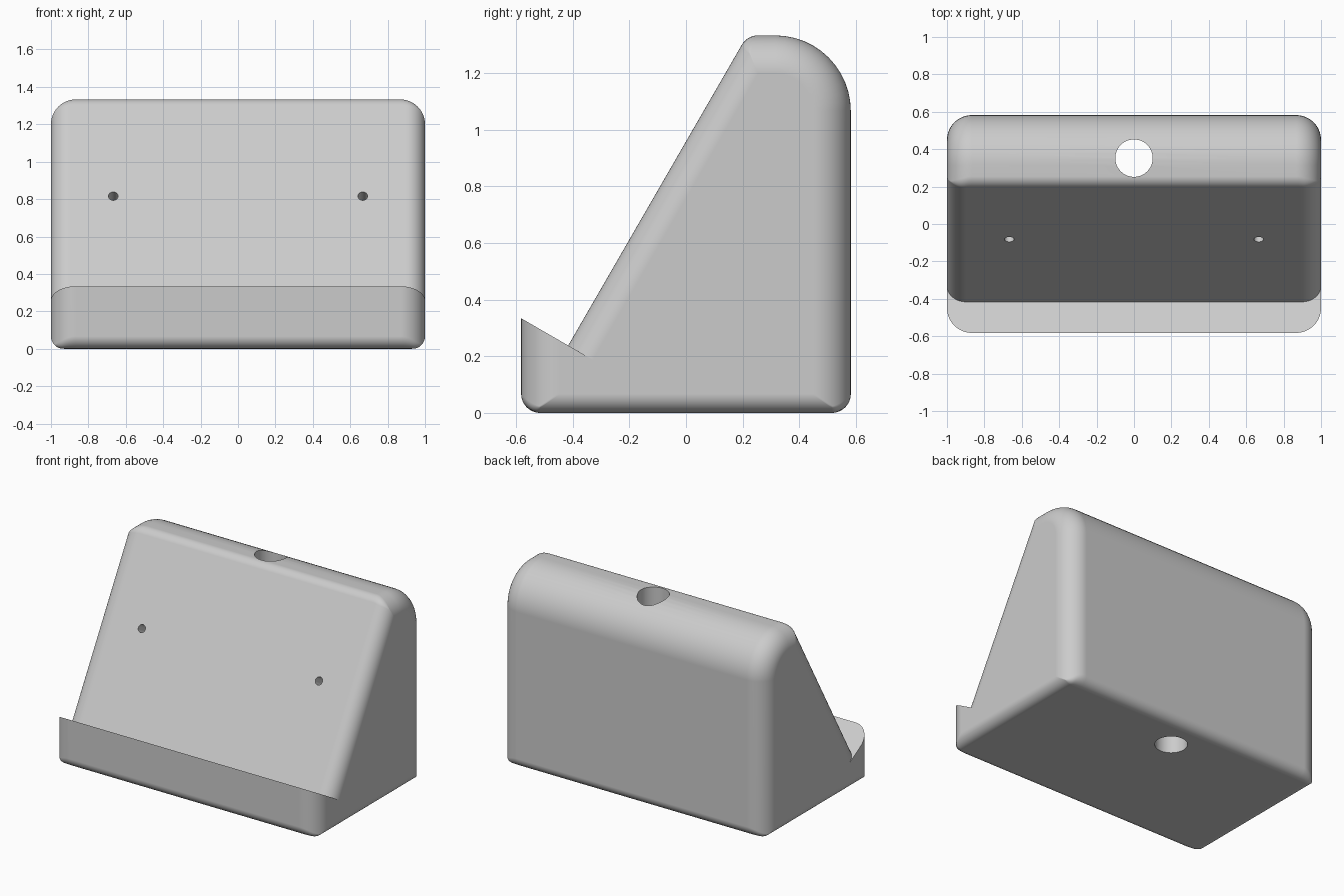
import bpy, bmesh, math
from mathutils import Vector, Matrix

cube = bpy.data.objects.get("Cube")
if cube:
    bpy.data.objects.remove(cube, do_unlink=True)

grey = bpy.data.materials.new("light grey")
grey.use_nodes = True
grey.diffuse_color = (0.6, 0.6, 0.6, 1)
grey.node_tree.nodes["Principled BSDF"].inputs["Base Color"].default_value = (0.6, 0.6, 0.6, 1)

HALF_DEPTH, HEIGHT, BIG = 0.582, 1.333, 0.133
STEPS = 20
SLOPE = math.radians(60)
inner = Vector((-0.416, 0.238))
slope_top = inner + Vector((1 / math.tan(SLOPE), 1)) * (HEIGHT - inner.y)

# Side profile: corner, rounding in profile, fillet radius at the sides of the edge that follows
PROFILE = [
    (Vector((-HALF_DEPTH, 0)), 0.067, 0.067),          # bottom
    (Vector((HALF_DEPTH, 0)), 0.067, BIG),             # back
    (Vector((HALF_DEPTH, HEIGHT)), 0.267, BIG),        # top
    (slope_top, 0.067, 0.1),                           # sloping rest
    (inner, 0, 0),                                     # ledge
    (Vector((-HALF_DEPTH, 0.334)), 0, BIG),            # front
]


def fillet_inset(r, u):
    """Inward offset of an edge at distance u from the end face."""
    return r - math.sqrt(r * r - (r - u) ** 2) if u < r else 0


def section(u):
    """Profile points at distance u from the end face."""
    points = []
    count = len(PROFILE)
    for i, (corner, radius, r_next) in enumerate(PROFILE):
        before, after = PROFILE[i - 1], PROFILE[(i + 1) % count]
        d1 = (corner - before[0]).normalized()
        d2 = (after[0] - corner).normalized()
        n1, n2 = Vector((-d1.y, d1.x)), Vector((-d2.y, d2.x))
        o1, o2 = fillet_inset(before[2], u), fillet_inset(r_next, u)
        det = n1.x * n2.y - n1.y * n2.x
        v = corner + Vector((o1 * n2.y - o2 * n1.y, o2 * n1.x - o1 * n2.x)) / det
        if not radius:
            points.append(v)
            continue
        r = max(radius - max(o1, o2), 0.004)
        center = v + (n1 + n2) * r / (1 + n1.dot(n2))
        start = math.atan2(n1.y, n1.x)
        turn = math.atan2(det, n1.dot(n2))
        for k in range(13):
            a = start + turn * k / 12
            points.append(center - Vector((math.cos(a), math.sin(a))) * r)
    return points


# Body: sections lofted from side to side
insets = [BIG * (1 - math.cos(math.pi / 2 * k / STEPS)) for k in range(STEPS + 1)]
slices = [(-1 + u, u) for u in insets] + [(1 - u, u) for u in reversed(insets)]
bm = bmesh.new()
rings = [[bm.verts.new((x, p.x, p.y)) for p in section(u)] for x, u in slices]
for a, b in zip(rings, rings[1:]):
    for i in range(len(a)):
        j = (i + 1) % len(a)
        bm.faces.new((a[i], a[j], b[j], b[i]))
bm.faces.new(rings[0])
bm.faces.new(rings[-1])
bmesh.ops.recalc_face_normals(bm, faces=bm.faces)
mesh = bpy.data.meshes.new("stand_body")
bm.to_mesh(mesh)
bm.free()
mesh.materials.append(grey)
body = bpy.data.objects.new("stand_body", mesh)
bpy.context.collection.objects.link(body)


def drill(name, radius, depth, location, tilt, sides):
    """Cut a round hole into the body."""
    bpy.ops.mesh.primitive_cylinder_add(vertices=sides, radius=radius, depth=depth,
                                        location=location, rotation=(tilt, 0, 0))
    cutter = bpy.context.object
    cutter.name = name
    cutter.hide_render = True
    cutter.data.materials.append(grey)
    mod = body.modifiers.new(name, "BOOLEAN")
    mod.operation = "DIFFERENCE"
    mod.solver = "EXACT"
    mod.object = cutter
    bpy.context.view_layer.objects.active = body
    bpy.ops.object.modifier_apply(modifier=name)
    bpy.data.objects.remove(cutter, do_unlink=True)


# Cable passage straight down, and two blind holes square to the slope
drill("cable_hole", 0.1, 4, (0, 0.352, 0.6), 0, 48)
for side in (-1, 1):
    z = 0.816
    y = inner.x + (z - inner.y) / math.tan(SLOPE)
    drill("peg_hole", 0.026, 0.3, (side * 0.667, y, z), SLOPE, 24)

# Smooth shading with crisp ledge and hole rims
bpy.ops.object.select_all(action="DESELECT")
body.select_set(True)
bpy.context.view_layer.objects.active = body
bpy.ops.object.shade_smooth_by_angle(angle=math.radians(30))
weighted = body.modifiers.new("even_shading", "WEIGHTED_NORMAL")
weighted.keep_sharp = True
